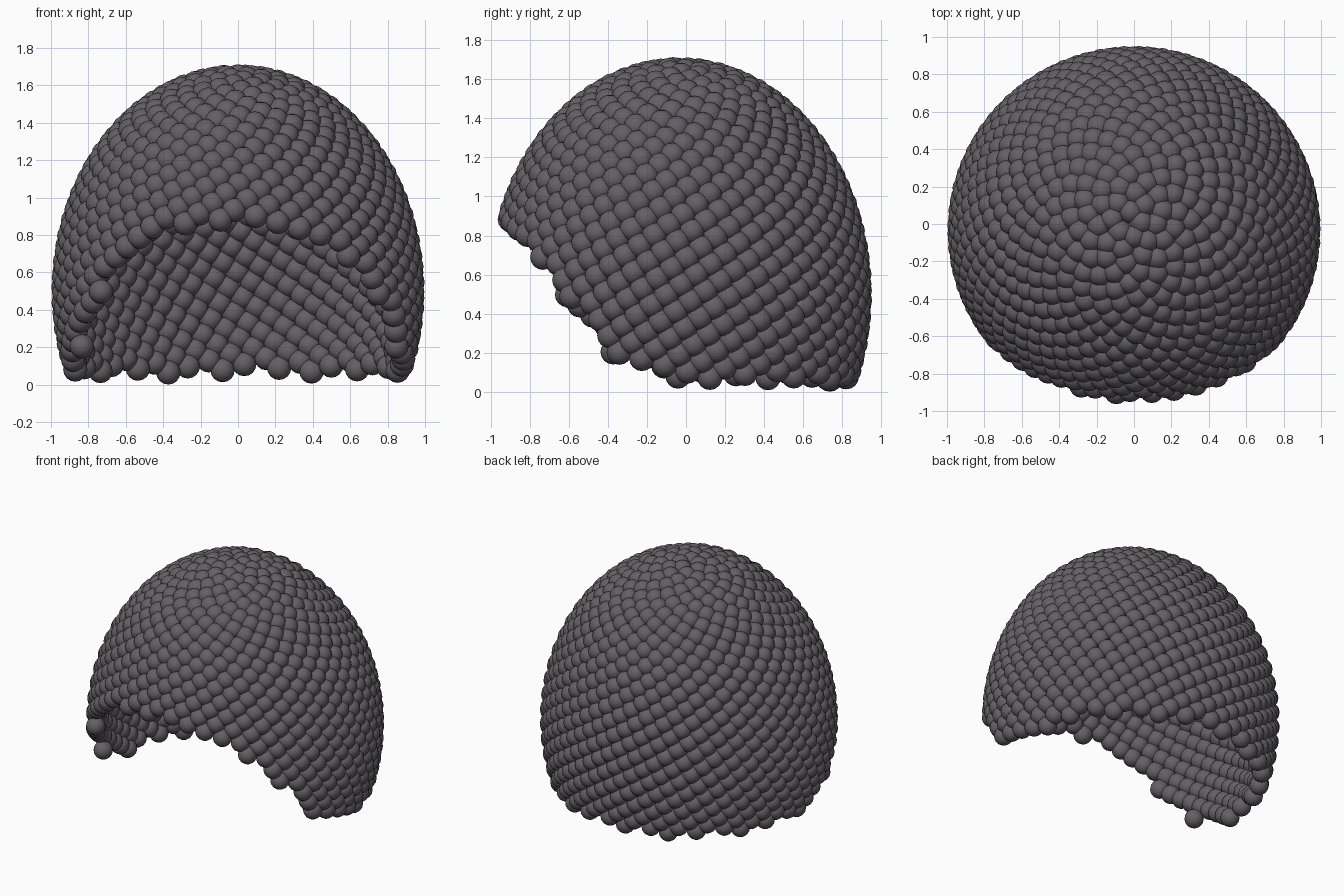
import bpy, bmesh, math
from mathutils import Vector

if "Cube" in bpy.data.objects:
    bpy.data.objects.remove(bpy.data.objects["Cube"])

R = 0.065                                # curl radius
N = 1500                                 # spiral points on the full ellipsoid
CENTRE = Vector((0, -0.034, 0.5))
SEMI = Vector((0.934, 0.922, 1.149))
GOLDEN = math.pi * (3 - math.sqrt(5))


def curl_centres():
    """Golden-angle spiral over the head, trimmed at the neck and face."""
    for i in range(N):
        h = 1 - (2 * i + 1) / N
        r = math.sqrt(1 - h * h)
        a = i * GOLDEN - math.pi / 2
        p = CENTRE + Vector((SEMI.x * r * math.cos(a), SEMI.y * r * math.sin(a), SEMI.z * h))
        if p.z > max(R, -0.29 - 1.3 * p.y, 0.04 - 0.42 * p.y):
            yield p


# template ball for one curl
bm = bmesh.new()
bmesh.ops.create_uvsphere(bm, u_segments=16, v_segments=8, radius=R)
bm.verts.ensure_lookup_table()
ball_verts = [v.co.copy() for v in bm.verts]
ball_faces = [[v.index for v in f.verts] for f in bm.faces]
bm.free()

# curly hair: a ball at every trimmed spiral point
verts, faces = [], []
for p in curl_centres():
    base = len(verts)
    verts.extend(p + v for v in ball_verts)
    faces.extend([base + k for k in f] for f in ball_faces)

mesh = bpy.data.meshes.new("curly_hair")
mesh.from_pydata(verts, [], faces)
mesh.polygons.foreach_set("use_smooth", [True] * len(mesh.polygons))
mesh.update()
hair = bpy.data.objects.new("curly_hair", mesh)
bpy.context.collection.objects.link(hair)

# dark hair colour
mat = bpy.data.materials.new("dark_hair")
mat.diffuse_color = (0.13, 0.115, 0.13, 1)
mat.use_nodes = True
mat.node_tree.nodes["Principled BSDF"].inputs["Base Color"].default_value = mat.diffuse_color
mesh.materials.append(mat)
